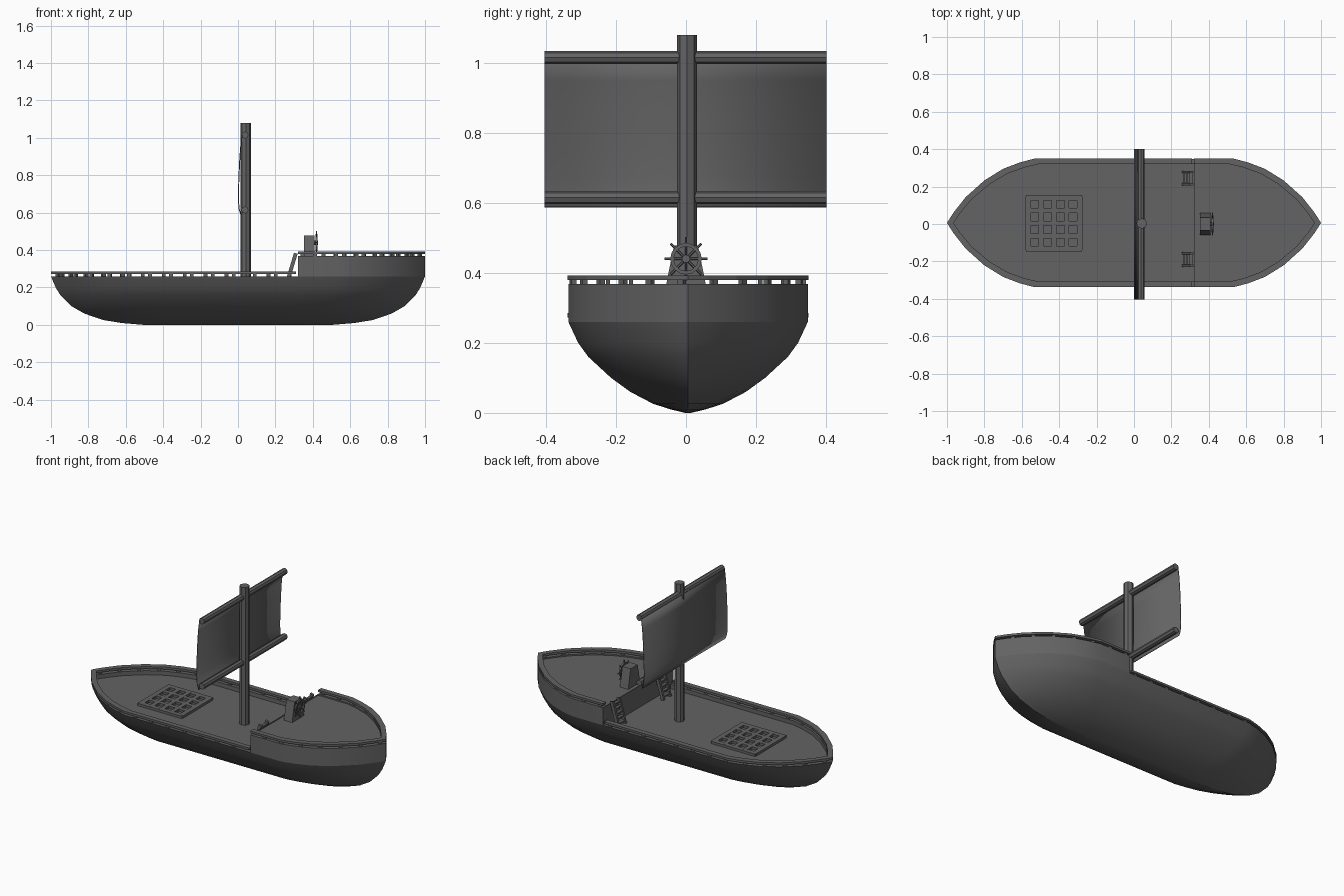
import bpy, bmesh, math
from mathutils import Vector, Matrix

cube = bpy.data.objects.get("Cube")
if cube:
    bpy.data.objects.remove(cube)

mat = bpy.data.materials.new("dark_grey")
mat.use_nodes = True
GREY = (0.125, 0.125, 0.125, 1)
mat.diffuse_color = GREY
mat.node_tree.nodes["Principled BSDF"].inputs["Base Color"].default_value = GREY

CY = 0.006        # hull centre line
HALF = 0.342      # hull half width
DECK, SIDE = 0.235, 0.26
UPPER, STEP = 0.368, 0.32


def finish(name, bm, smooth=None):
    bmesh.ops.recalc_face_normals(bm, faces=bm.faces)
    me = bpy.data.meshes.new(name)
    bm.to_mesh(me)
    bm.free()
    me.materials.append(mat)
    ob = bpy.data.objects.new(name, me)
    bpy.context.collection.objects.link(ob)
    if smooth:
        bpy.ops.object.select_all(action='DESELECT')
        ob.select_set(True)
        bpy.context.view_layer.objects.active = ob
        bpy.ops.object.shade_smooth_by_angle(angle=math.radians(smooth))
    return ob


def add_box(bm, centre, size, rot=None):
    m = Matrix.Translation(centre) @ (rot or Matrix()) @ Matrix.Diagonal((*size, 1))
    bmesh.ops.create_cube(bm, size=1, matrix=m)


def add_rod(bm, a, b, r, sides, flat=1.0):
    a, b = Vector(a), Vector(b)
    rot = (b - a).to_track_quat('Z', 'Y').to_matrix().to_4x4()
    m = Matrix.Translation((a + b) / 2) @ rot @ Matrix.Diagonal((flat, 1, 1, 1))
    bmesh.ops.create_cone(bm, cap_ends=True, segments=sides, radius1=r, radius2=r,
                          depth=(b - a).length, matrix=m)


def loft(bm, rings, cap_first=True, cap_last=True):
    loops = [[bm.verts.new(p) for p in ring] for ring in rings]
    n = len(loops[0])
    for lo, hi in zip(loops, loops[1:]):
        for i in range(n):
            j = (i + 1) % n
            bm.faces.new((lo[i], lo[j], hi[j], hi[i]))
    if cap_first:
        bm.faces.new(loops[0][::-1])
    if cap_last:
        bm.faces.new(loops[-1])


# Half plan of one pointed end: distance from middle, fraction of width
END = [(0.53, 1), (0.61, 0.94), (0.7, 0.84), (0.8, 0.66), (0.9, 0.4), (0.965, 0.16)]


def end_path(sign, start):
    """Open path from the +y side round one tip to the -y side."""
    half = [(start, 1)] + [(sign * x, w) for x, w in END]
    return half + [(sign, 0)] + [(x, -w) for x, w in half[::-1]]


def ring(path, length, width, z):
    return [Vector((x * length, CY + w * width, z)) for x, w in path]


fore = end_path(1, STEP)
aft = end_path(-1, STEP - 0.01)
whole = fore + aft[::-1]
IN_L, IN_W = 0.965, HALF - 0.028

# Hull shell with lip and main deck
levels = [(0, 0.5, 0.008), (0.01, 0.62, 0.05), (0.026, 0.72, 0.1), (0.06, 0.82, 0.165),
          (0.1, 0.89, 0.22), (0.16, 0.95, 0.285), (0.2, 0.975, 0.314), (SIDE, 1, HALF)]
bm = bmesh.new()
loft(bm, [ring(whole, l, w, z) for z, l, w in levels]
     + [ring(whole, IN_L, IN_W, SIDE), ring(whole, IN_L, IN_W, DECK)])
finish("hull", bm, 32)


# Raised deck block
def inset_fore(z):
    pts = ring(fore, 1, IN_W, z)
    for p in pts:
        p.x = STEP + (p.x - STEP) * 0.95
    return pts


bm = bmesh.new()
loft(bm, [inset_fore(DECK), ring(fore, 1, HALF, SIDE), ring(fore, 1, HALF, UPPER),
          inset_fore(UPPER), inset_fore(UPPER - 0.008)])
finish("raised_deck", bm, 32)


# Rails on short posts
def railing(name, path, base):
    z0, z1 = base + 0.012, base + 0.025
    rings = [ring(path, 1, HALF + 0.002, z0), ring(path, 1, HALF + 0.002, z1),
             ring(path, IN_L, IN_W, z1), ring(path, IN_L, IN_W, z0)]
    for r in rings[2:]:
        r[0].x, r[-1].x = path[0][0], path[0][0]
    bm = bmesh.new()
    loft(bm, [list(section) for section in zip(*rings)])
    mid = ring(path, 0.983, HALF - 0.013, base + 0.005)
    to_next = 0.03
    for a, b in zip(mid, mid[1:]):
        seg = (b - a).length
        rot = Matrix.Rotation(math.atan2(b.y - a.y, b.x - a.x), 4, 'Z')
        while to_next < seg:
            add_box(bm, a.lerp(b, to_next / seg), (0.02, 0.016, 0.02), rot)
            to_next += 0.112
        to_next -= seg
    finish(name, bm)


railing("main_rail", aft, SIDE)
railing("raised_rail", fore, UPPER)

# Mast and yards
MX = 0.042
bm = bmesh.new()
add_rod(bm, (MX, 0.003, DECK - 0.01), (MX, 0.003, 1.08), 0.028, 8)
finish("mast", bm)
for name, z in (("upper_yard", 1.015), ("lower_yard", 0.615)):
    bm = bmesh.new()
    add_rod(bm, (0.037, -0.404, z), (0.037, 0.402, z), 0.019, 8)
    finish(name, bm)

# Sail, slightly bellied
profile = [(0.022, 1.015), (0.014, 0.95), (0.008, 0.86), (0.004, 0.76),
           (0.002, 0.67), (0.006, 0.62), (0.016, 0.588)]
bm = bmesh.new()
edges = [[bm.verts.new((x, y, z)) for x, z in profile] for y in (-0.404, 0.402)]
for i in range(len(profile) - 1):
    bm.faces.new((edges[0][i], edges[0][i + 1], edges[1][i + 1], edges[1][i]))
sail = finish("sail", bm, 40)
solid = sail.modifiers.new("thickness", 'SOLIDIFY')
solid.thickness = 0.005
solid.offset = 0

# Hatch grating: crossed bars over a base plate
HX, HY, HL, HW = -0.428, 0.004, 0.3, 0.285
bm = bmesh.new()
for i in range(5):
    t = (i - 2) * 0.0685
    wide = 0.026 if i in (1, 2, 3) else 0.03
    add_box(bm, (HX + t, HY, DECK + 0.007), (wide, HW, 0.016))
    add_box(bm, (HX, HY + t, DECK + 0.007), (HL, wide, 0.0155))
finish("hatch_grating", bm)

# Ladders leaning on the step
for name, y in (("left_ladder", 0.245), ("right_ladder", -0.19)):
    bm = bmesh.new()
    foot, head = Vector((0.265, y, DECK)), Vector((0.309, y, 0.383))
    rot = Matrix.Rotation(math.atan2(head.x - foot.x, head.z - foot.z), 4, 'Y')
    for s in (-0.033, 0.033):
        add_box(bm, (foot + head) / 2 + Vector((0, s, 0)),
                (0.02, 0.012, (head - foot).length), rot)
    for i in range(5):
        add_box(bm, foot.lerp(head, (i + 0.7) / 5.4), (0.018, 0.06, 0.009))
    finish(name, bm)

# Helm stand: tapered block
bm = bmesh.new()
loft(bm, [[(x, y * w, z) for x, y in ((0.352, -1), (0.408, -1), (0.408, 1), (0.352, 1))]
          for w, z in ((0.058, UPPER - 0.01), (0.05, 0.4), (0.034, 0.478))])
finish("helm_stand", bm)

# Steering wheel
WC = Vector((0.42, 0, 0.44))
bm = bmesh.new()
outer, inner = 0.045, 0.035
n = 16
sections = []
for i in range(n + 1):
    a = 2 * math.pi * i / n
    d = Vector((0, math.cos(a), math.sin(a)))
    sections.append([WC + d * r + Vector((x, 0, 0)) for r, x in
                     ((outer, -0.005), (outer, 0.005), (inner, 0.005), (inner, -0.005))])
loft(bm, sections, False, False)
bmesh.ops.remove_doubles(bm, verts=bm.verts, dist=0.0001)
for i in range(8):
    a = math.pi * i / 4
    add_rod(bm, WC, WC + Vector((0, math.cos(a), math.sin(a))) * 0.062, 0.0035, 6)
add_rod(bm, WC - Vector((0.016, 0, 0)), WC + Vector((0.008, 0, 0)), 0.012, 8)
finish("steering_wheel", bm)
